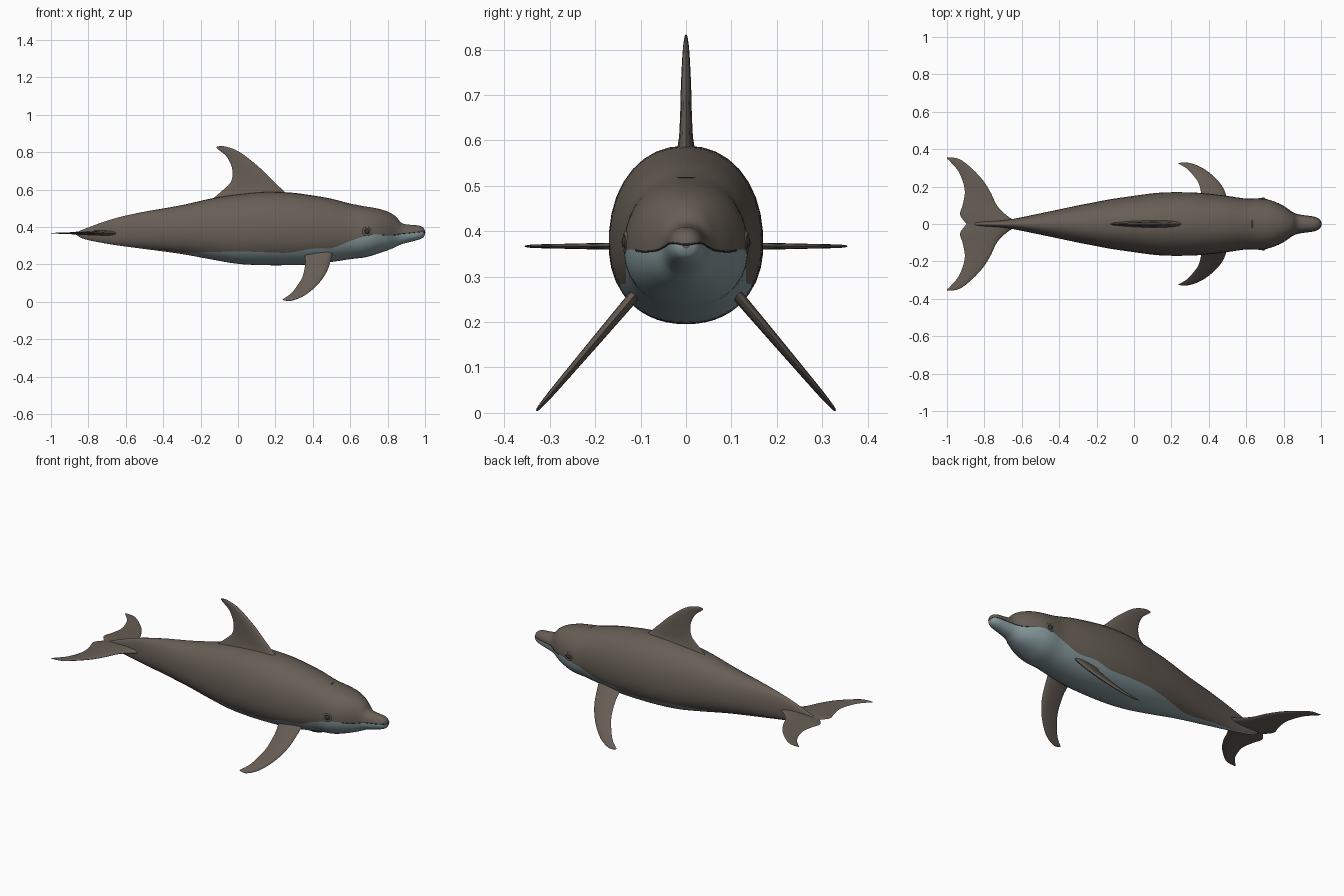
import bpy, bmesh, math
from mathutils import Vector

if "Cube" in bpy.data.objects:
    bpy.data.objects.remove(bpy.data.objects["Cube"])


def material(name, rgb):
    m = bpy.data.materials.new(name)
    m.diffuse_color = (*rgb, 1)
    m.use_nodes = True
    m.node_tree.nodes["Principled BSDF"].inputs["Base Color"].default_value = m.diffuse_color
    return m


SKIN = material("brown grey skin", (0.135, 0.112, 0.092))
BELLY = material("pale blue grey belly", (0.235, 0.315, 0.33))
DARK = material("dark brown", (0.045, 0.036, 0.03))


def smooth_rows(rows, n):
    """Catmull-Rom interpolation of number rows, n steps per span."""
    out = []
    for i in range(len(rows) - 1):
        p0, p1 = rows[max(i - 1, 0)], rows[i]
        p2, p3 = rows[i + 1], rows[min(i + 2, len(rows) - 1)]
        for k in range(n):
            t = k / n
            out.append([0.5 * (2 * b + (c - a) * t + (2 * a - 5 * b + 4 * c - d) * t * t
                               + (3 * b - a - 3 * c + d) * t ** 3)
                        for a, b, c, d in zip(p0, p1, p2, p3)])
    return out + [list(rows[-1])]


def loft(name, rings, mats, rule=lambda j: 0):
    """Skin closed rings of points; rule gives the material slot per column."""
    bm = bmesh.new()
    vr = [[bm.verts.new(p) for p in r] for r in rings]
    n = len(vr[0])
    for a, b in zip(vr, vr[1:]):
        for j in range(n):
            f = bm.faces.new((a[j], a[(j + 1) % n], b[(j + 1) % n], b[j]))
            f.material_index = rule(j)
    bm.faces.new(vr[0])
    bm.faces.new(vr[-1])
    bmesh.ops.recalc_face_normals(bm, faces=bm.faces)
    me = bpy.data.meshes.new(name)
    bm.to_mesh(me)
    bm.free()
    ob = bpy.data.objects.new(name, me)
    bpy.context.collection.objects.link(ob)
    for m in mats:
        me.materials.append(m)
    shade(ob)
    return ob


def shade(ob):
    bpy.ops.object.select_all(action='DESELECT')
    ob.select_set(True)
    bpy.context.view_layer.objects.active = ob
    bpy.ops.object.shade_smooth_by_angle(angle=math.radians(50))


# Body stations: x, top, bottom, half width, height of the belly colour line
BODY = [
    (-.87, .368, .362, .004, .363), (-.82, .39, .335, .012, .338),
    (-.68, .44, .307, .022, .311), (-.52, .478, .285, .053, .291),
    (-.31, .515, .257, .097, .265), (-.14, .553, .226, .13, .266),
    (0, .575, .203, .151, .27), (.14, .588, .196, .168, .265),
    (.28, .584, .196, .17, .263), (.39, .57, .2, .163, .283),
    (.5, .551, .213, .15, .287), (.6, .525, .228, .136, .325),
    (.68, .51, .238, .136, .35), (.74, .5, .255, .124, .36),
    (.80, .482, .275, .095, .355), (.845, .455, .294, .064, .358),
    (.875, .421, .308, .051, .364), (.92, .412, .32, .044, .368),
    (.965, .408, .332, .037, .373), (.99, .397, .344, .025, .374),
    (1.0, .378, .362, .008, .371)]
NL, NU, POW = 8, 12, 0.92


def section(row):
    """Right half of a body ring from keel to back, plus its colour-line point."""
    x, top, bot, w, zb = row
    zc = bot + 0.45 * (top - bot)
    h = (top - zc) if zb > zc else (zc - bot)
    r = min(abs(zb - zc) / h, 0.99) ** (1 / POW)
    ab = math.copysign(math.asin(r), zb - zc)
    half = math.pi / 2
    angles = [-half + (ab + half) * i / NL for i in range(NL)]
    angles += [ab + (half - ab) * i / NU for i in range(NU + 1)]
    pts = []
    for a in angles:
        s = math.sin(a)
        z = zc + math.copysign(abs(s) ** POW, s) * ((top - zc) if s > 0 else (zc - bot))
        pts.append(Vector((x, w * max(math.cos(a), 0) ** POW, z)))
    return pts


halves = [section(r) for r in smooth_rows(BODY, 4)]
rings = [h + [Vector((p.x, -p.y, p.z)) for p in h[-2:0:-1]] for h in halves]
loft("body", rings, [SKIN, BELLY], lambda j: 1 if j < NL or j >= NL + 2 * NU else 0)


def blade(name, rows, place):
    """Fin from rows of leading u,v, trailing u,v, half thickness."""
    n = 8
    rings = []
    for lu, lv, tu, tv, th in smooth_rows(rows, 4):
        ring = []
        for k in range(2 * n):
            a = math.pi * k / n
            s = (1 - math.cos(a)) / 2
            off = th * math.sin(a) * (1.25 - 0.75 * s)
            ring.append(place(lu + (tu - lu) * s, lv + (tv - lv) * s, off))
        rings.append(ring)
    return loft(name, rings, [SKIN])


# Dorsal fin
blade("dorsal_fin", [
    (.33, .53, -.16, .53, .04), (.25, .588, -.08, .598, .019),
    (.18, .655, -.036, .645, .014), (.107, .725, -.031, .71, .012),
    (.005, .803, -.058, .773, .008), (-.075, .832, -.10, .81, .004),
    (-.113, .829, -.115, .823, .001)], lambda u, v, o: Vector((u, o, v)))

FLUKE = [
    (-.60, 0, -.895, 0, .016), (-.67, .038, -.93, .05, .013),
    (-.73, .095, -.915, .105, .010), (-.77, .175, -.905, .185, .008),
    (-.825, .255, -.935, .275, .006), (-.925, .343, -.975, .325, .004),
    (-1.0, .356, -1.0, .35, .001)]
FLIPPER = [
    (.51, .29, .345, .28, .014), (.50, .24, .36, .22, .013),
    (.476, .163, .347, .14, .011), (.428, .094, .318, .088, .009),
    (.358, .035, .285, .046, .007), (.285, .006, .25, .02, .004),
    (.24, .009, .238, .013, .001)]

for side, s in (("left", -1), ("right", 1)):
    # Tail fluke and flipper on each side
    blade(side + "_tail_fluke", FLUKE, lambda u, v, o: Vector((u, s * v, .367 + o)))
    blade(side + "_flipper", FLIPPER, lambda u, v, o: Vector(
        (u, s * (.125 + (.245 - v) * .85 + o * .76), v + o * .65)))
    # Eye with its lid ring
    bpy.ops.mesh.primitive_uv_sphere_add(segments=16, ring_count=10, radius=.016,
                                         location=(.69, s * .126, .375))
    eye = bpy.context.object
    eye.name = side + "_eye"
    eye.data.materials.append(DARK)
    shade(eye)
    bpy.ops.mesh.primitive_torus_add(major_radius=.02, minor_radius=.006,
                                     major_segments=20, minor_segments=8,
                                     location=(.69, s * .131, .375),
                                     rotation=(math.pi / 2, 0, -s * .15))
    lid = bpy.context.object
    lid.name = side + "_eyelid"
    lid.data.materials.append(SKIN)
    shade(lid)

# Mouth line around the beak
line = [h[NL] for h in halves if h[NL].x > .77]
line += [Vector((p.x, -p.y, p.z)) for p in reversed(line)]
cu = bpy.data.curves.new("mouth_line", 'CURVE')
cu.dimensions = '3D'
cu.bevel_depth = .002
cu.bevel_resolution = 1
sp = cu.splines.new('POLY')
sp.points.add(len(line) - 1)
for q, p in zip(sp.points, line):
    q.co = (*p, 1)
cu.materials.append(DARK)
bpy.context.collection.objects.link(bpy.data.objects.new("mouth_line", cu))

# Blowhole
bpy.ops.mesh.primitive_uv_sphere_add(segments=16, ring_count=8, radius=1,
                                     location=(.63, 0, .517))
hole = bpy.context.object
hole.name = "blowhole"
hole.scale = (.006, .022, .003)
hole.data.materials.append(DARK)
shade(hole)
